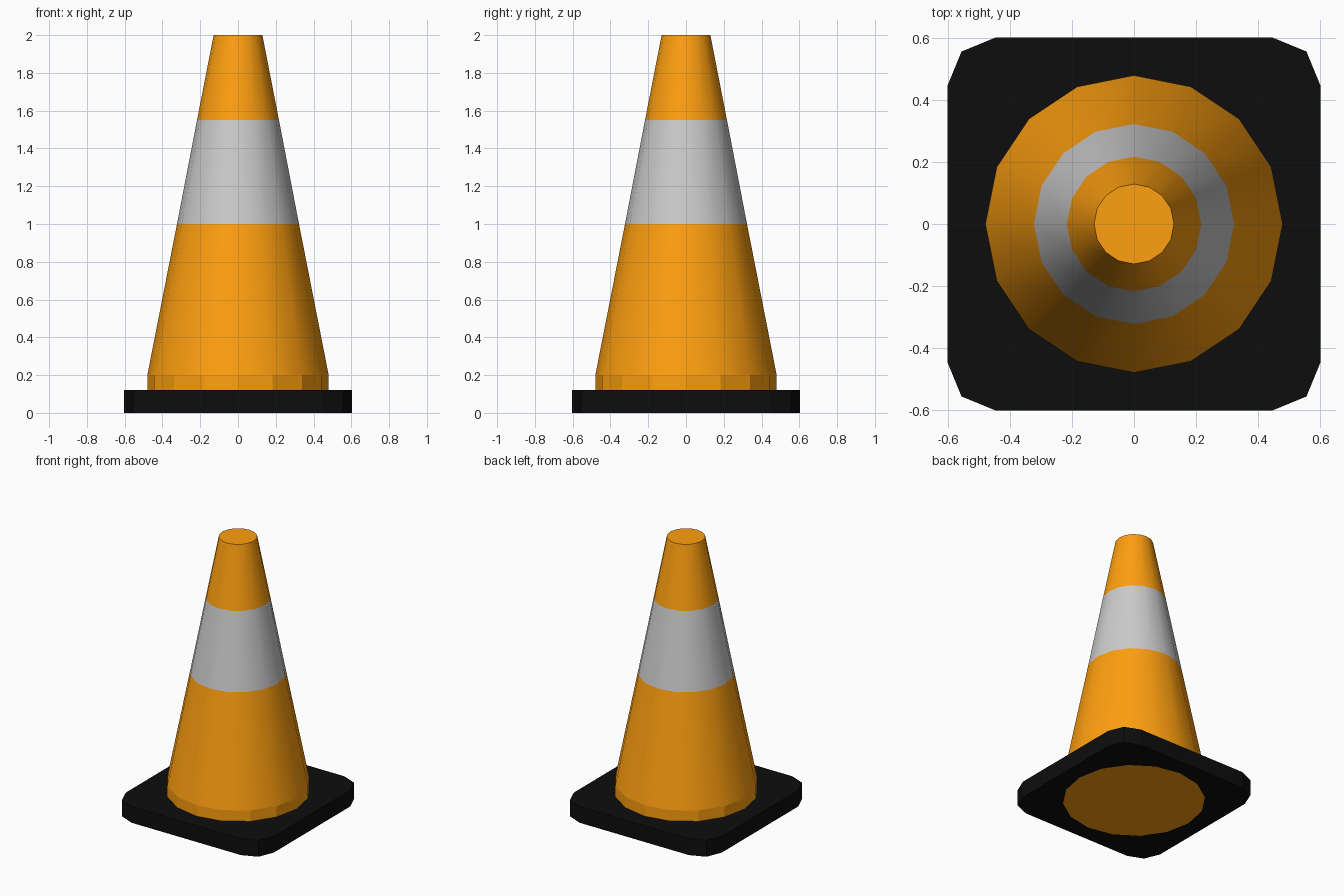
import bpy
import bmesh
import math

if "Cube" in bpy.data.objects:
    bpy.data.objects.remove(bpy.data.objects["Cube"])

SIDES = 16


def material(name, rgb):
    m = bpy.data.materials.new(name)
    m.diffuse_color = (*rgb, 1)
    m.use_nodes = True
    m.node_tree.nodes["Principled BSDF"].inputs["Base Color"].default_value = m.diffuse_color
    return m


orange = material("orange_plastic", (1.0, 0.35, 0.005))
black = material("black_rubber", (0.004, 0.004, 0.004))


def circle(r, z=0.0):
    return [(r * math.cos(2 * math.pi * i / SIDES),
             r * math.sin(2 * math.pi * i / SIDES), z) for i in range(SIDES)]


def band(name, z0, r0, z1, r1, mat=None, bottom=False, top=False, smooth=True):
    """Tapered ring of side faces with optional end caps."""
    bm = bmesh.new()
    lo = [bm.verts.new(p) for p in circle(r0, z0)]
    hi = [bm.verts.new(p) for p in circle(r1, z1)]
    for i in range(SIDES):
        j = (i + 1) % SIDES
        bm.faces.new((lo[i], lo[j], hi[j], hi[i])).smooth = smooth
    if bottom:
        bm.faces.new(lo[::-1])
    if top:
        bm.faces.new(hi)
        for e in bm.edges:
            if all(v in hi for v in e.verts):
                e.smooth = False
    me = bpy.data.meshes.new(name)
    bm.to_mesh(me)
    bm.free()
    if mat:
        me.materials.append(mat)
    ob = bpy.data.objects.new(name, me)
    bpy.context.collection.objects.link(ob)
    return ob


# Cone body: faceted collar, lower cone, grey stripe, capped tip
band("collar", 0.0, 0.48, 0.2, 0.48, orange, bottom=True, smooth=False)
band("lower_cone", 0.2, 0.48, 1.0, 0.323, orange)
band("reflective_stripe", 1.0, 0.323, 1.55, 0.217)
band("cone_tip", 1.55, 0.217, 2.0, 0.129, orange, top=True)

# Square base with bevelled corners and a round hole for the cone
corner = [(0.603, 0.445), (0.557, 0.557), (0.445, 0.603)]
outline = []
for k in range(4):
    c, s = round(math.cos(k * math.pi / 2)), round(math.sin(k * math.pi / 2))
    outline += [(c * x - s * y, s * x + c * y, 0) for x, y in corner]

curve = bpy.data.curves.new("base", "CURVE")
curve.dimensions = "2D"
curve.fill_mode = "BOTH"
curve.extrude = 0.06
for pts in (outline, circle(0.48)):
    sp = curve.splines.new("POLY")
    sp.points.add(len(pts) - 1)
    for p, co in zip(sp.points, pts):
        p.co = (*co, 1)
    sp.use_cyclic_u = True
    sp.use_smooth = False
curve.materials.append(black)
base = bpy.data.objects.new("base", curve)
base.location.z = 0.06
bpy.context.collection.objects.link(base)
